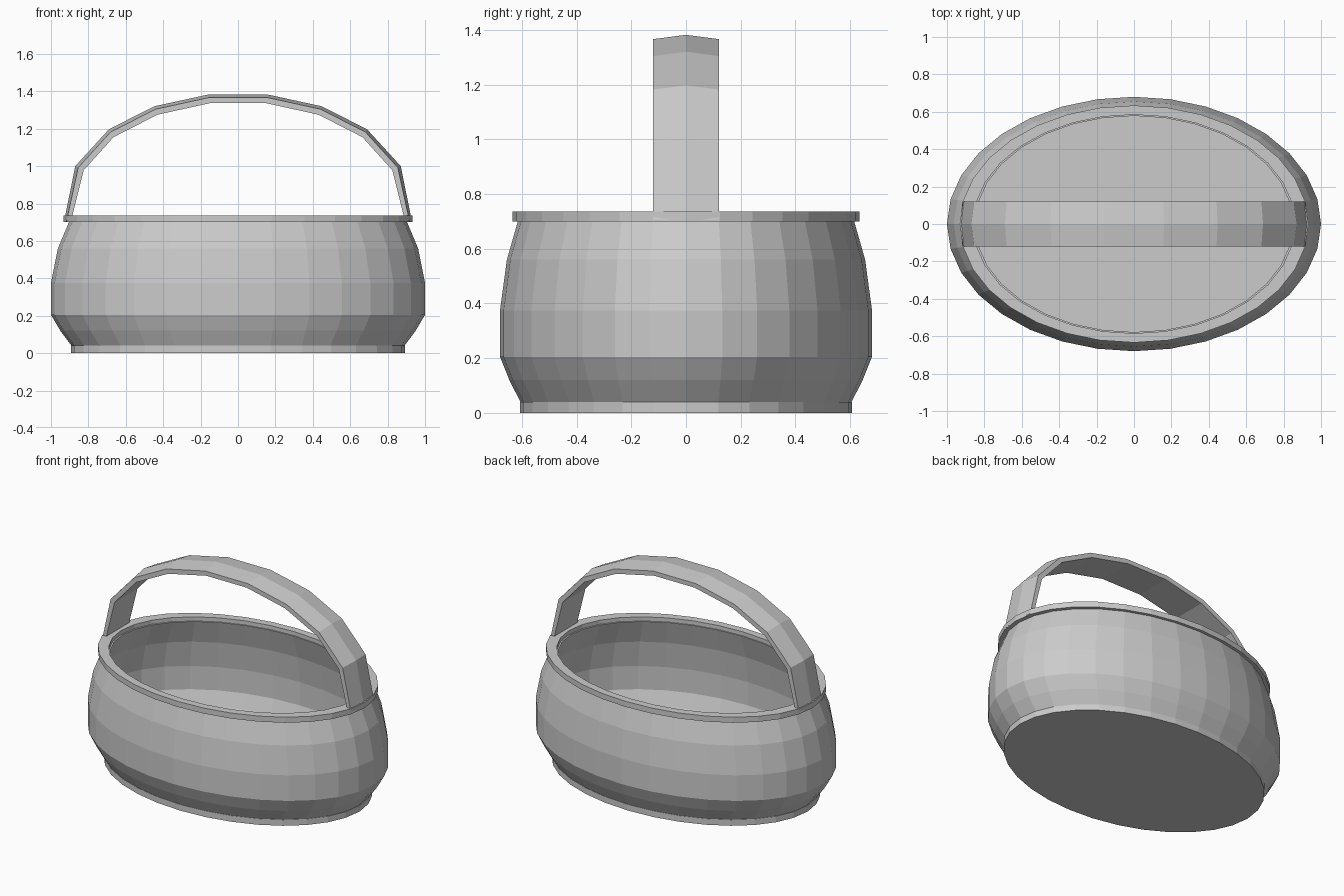
import bpy, bmesh, math

if "Cube" in bpy.data.objects:
    bpy.data.objects.remove(bpy.data.objects["Cube"])

SEG = 32
RATIO = 0.68  # oval depth / width


def make_object(name, bm):
    bmesh.ops.recalc_face_normals(bm, faces=bm.faces)
    mesh = bpy.data.meshes.new(name)
    bm.to_mesh(mesh)
    bm.free()
    obj = bpy.data.objects.new(name, mesh)
    bpy.context.collection.objects.link(obj)
    return obj


def oval_lathe(name, profile, closed=False):
    """Sweep (radius, z) points round an oval; open ends are capped."""
    bm = bmesh.new()
    rings = []
    for r, z in profile:
        rings.append([bm.verts.new((r * math.cos(2 * math.pi * i / SEG),
                                    r * RATIO * math.sin(2 * math.pi * i / SEG), z))
                      for i in range(SEG)])
    pairs = list(zip(rings, rings[1:]))
    if closed:
        pairs.append((rings[-1], rings[0]))
    for a, b in pairs:
        for i in range(SEG):
            j = (i + 1) % SEG
            bm.faces.new((a[i], a[j], b[j], b[i]))
    if not closed:
        bm.faces.new(rings[0])
        bm.faces.new(rings[-1])
    return make_object(name, bm)


# Bulging body: outer wall up, then inner wall down to the floor
oval_lathe("basket_body", [
    (0.88, 0.03), (0.89, 0.04), (0.95, 0.12), (1.0, 0.205), (1.0, 0.375),
    (0.963, 0.56), (0.90, 0.71),
    (0.85, 0.71), (0.92, 0.55), (0.957, 0.375), (0.957, 0.22),
    (0.91, 0.13), (0.86, 0.06)])

# Foot and rim bands
oval_lathe("base_band", [(0.893, 0.0), (0.893, 0.04)])
oval_lathe("rim_band", [(0.932, 0.70), (0.932, 0.737), (0.86, 0.737), (0.86, 0.70)],
           closed=True)

# Arched handle: ridged strap along half-arch points, mirrored to the other side
outer = [(0.93, 0.705), (0.87, 1.0), (0.69, 1.197), (0.447, 1.32), (0.162, 1.382)]
inner = [(0.893, 0.705), (0.825, 0.978), (0.665, 1.155), (0.43, 1.275), (0.148, 1.337)]
outer += [(-x, z) for x, z in reversed(outer)]
inner += [(-x, z) for x, z in reversed(inner)]
W = 0.12
bm = bmesh.new()
sections = []
for (ox, oz), (ix, iz) in zip(outer, inner):
    # shoulders sit a little below the centre ridge
    sx, sz = ox + (ix - ox) * 0.35, oz + (iz - oz) * 0.35
    pts = [(ox, 0, oz), (sx, W, sz), (ix, W, iz), (ix, -W, iz), (sx, -W, sz)]
    sections.append([bm.verts.new(p) for p in pts])
for a, b in zip(sections, sections[1:]):
    for i in range(5):
        j = (i + 1) % 5
        bm.faces.new((a[i], a[j], b[j], b[i]))
bm.faces.new(sections[0])
bm.faces.new(sections[-1])
make_object("handle", bm)
